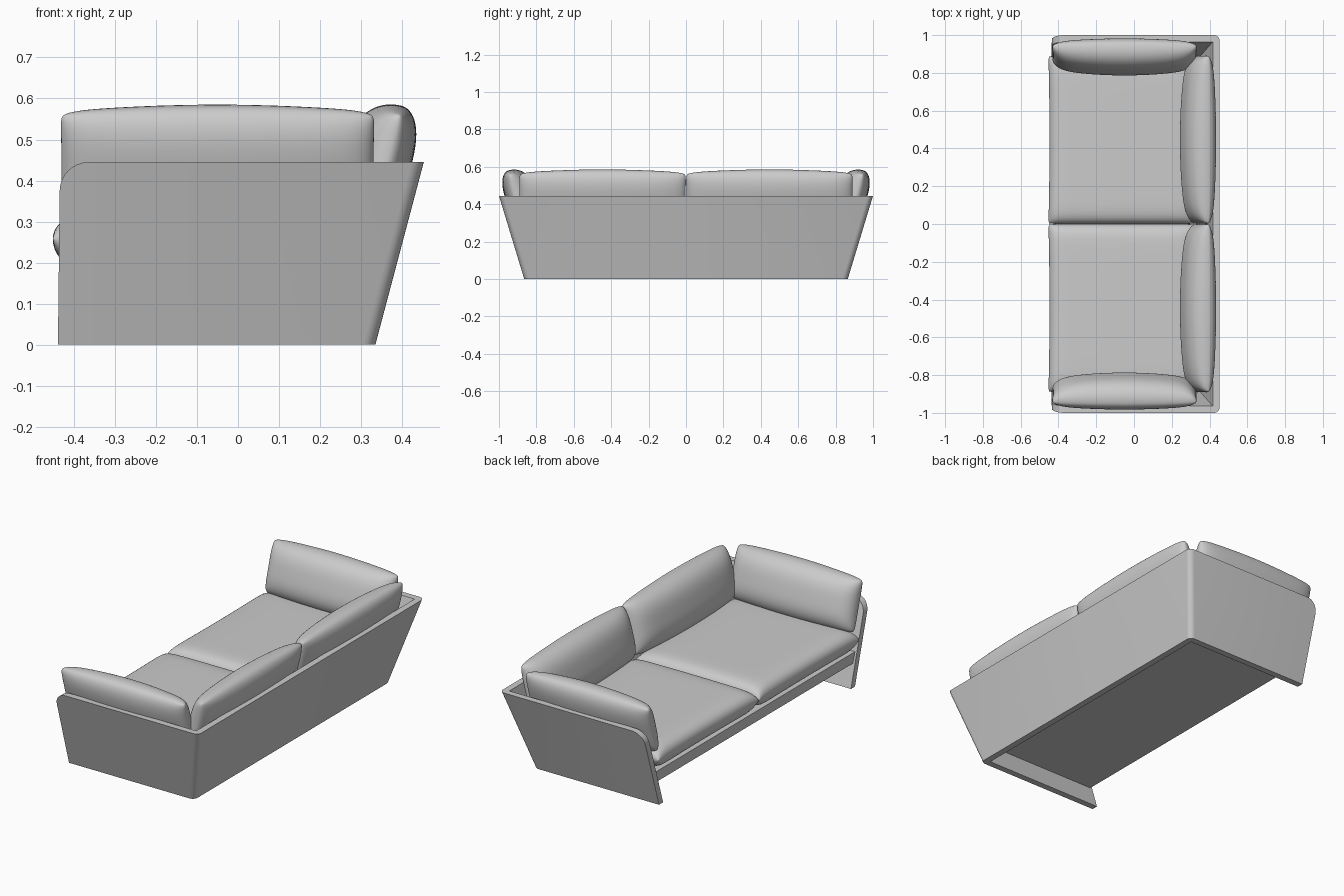
import bpy, bmesh
from math import sin, cos, pi
from mathutils import Vector

if "Cube" in bpy.data.objects:
    bpy.data.objects.remove(bpy.data.objects["Cube"])

TOP, T = 0.445, 0.036          # shell height and panel thickness


def side_y(z):                 # outer face of the flared side panel
    return 0.865 + 0.135 * z / TOP


def back_x(z):                 # outer face of the flared back panel
    return 0.335 + 0.118 * z / TOP


def finish(name, bm, smooth=None, merge=True):
    """Weld, make an object and mirror it across the sofa's middle."""
    bmesh.ops.remove_doubles(bm, verts=bm.verts, dist=1e-5)
    bmesh.ops.recalc_face_normals(bm, faces=bm.faces)
    mesh = bpy.data.meshes.new(name)
    bm.to_mesh(mesh)
    bm.free()
    ob = bpy.data.objects.new(name, mesh)
    bpy.context.collection.objects.link(ob)
    mod = ob.modifiers.new("mirror", 'MIRROR')
    mod.use_axis = (False, True, False)
    mod.use_mirror_merge = merge
    if smooth:
        bpy.ops.object.select_all(action='DESELECT')
        ob.select_set(True)
        bpy.context.view_layer.objects.active = ob
        bpy.ops.object.shade_smooth_by_angle(angle=smooth)
    return ob


# Flared shell: sections swept from the front of one side to the middle of the back
def build_shell():
    bm = bmesh.new()
    r, rc = 0.07, 0.03
    sections = []

    def front_x(z):
        return -0.439 + 0.005 * z / TOP

    def add(outer, inner, top=TOP):
        pts = [outer(0), outer(top), inner(top), inner(0)]
        sections.append([bm.verts.new(p) for p in pts])

    for i in range(9):         # rounded upper front corner
        a = i / 8 * pi / 2
        dx, zt = r * (1 - cos(a)), TOP - r + r * sin(a)
        add(lambda z: (front_x(z) + dx, side_y(z), z),
            lambda z: (front_x(z) + dx, side_y(z) - T, z), zt)
    for i in range(7):         # rounded vertical back corner
        a = i / 6 * pi / 2
        add(lambda z: (back_x(z) - rc + rc * sin(a), side_y(z) - rc + rc * cos(a), z),
            lambda z: (back_x(z) - T, side_y(z) - T, z))
    add(lambda z: (back_x(z), 0, z), lambda z: (back_x(z) - T, 0, z))
    bm.faces.new(sections[0])
    for s, t in zip(sections, sections[1:]):
        for k in range(4):
            j = (k + 1) % 4
            bm.faces.new((s[k], s[j], t[j], t[k]))
    bmesh.ops.dissolve_degenerate(bm, dist=1e-5, edges=bm.edges)
    finish("shell", bm, 0.5)


# Seat platform between the panels
def build_platform():
    bm = bmesh.new()
    lo, hi = [[bm.verts.new(p) for p in (
        (-0.425, 0, z), (back_x(z) - T, 0, z),
        (back_x(z) - T, side_y(z) - T, z), (-0.425, side_y(z) - T, z))]
        for z in (0.125, 0.183)]
    bm.faces.new(lo)
    bm.faces.new(hi)
    for k in (1, 2, 3):
        j = (k + 1) % 4
        bm.faces.new((lo[k], lo[j], hi[j], hi[k]))
    finish("seat_platform", bm)


# Soft cushion: two bulged sheets joined along a pinched seam, with rounded ears
def cushion(name, centre, U, V, N, hu, hv, front, back, bow, pinch, crown, pu, pv, ear):
    bm = bmesh.new()
    C, U, V, N = map(Vector, (centre, U, V, N))
    nu, nv = 40, 32
    for depth in (front, -back):
        rows = []
        for i in range(nu + 1):
            u = sin(pi / 2 * (2 * i / nu - 1))
            row = []
            for j in range(nv + 1):
                v = sin(pi / 2 * (2 * j / nv - 1))
                h = depth * max(0, (1 - abs(u) ** pu) * (1 - abs(v) ** pv)) ** 0.5
                h *= 1 - crown * u * u
                e = ear * abs(u * v) ** 10
                a = u * (hu * (1 - pinch * (1 - v * v)) - e)
                b = v * (hv * (1 + bow * (1 - u * u) ** 1.5) - e)
                row.append(bm.verts.new(C + U * a + V * b + N * h))
            rows.append(row)
        for p, q in zip(rows, rows[1:]):
            for j in range(nv):
                bm.faces.new((p[j], p[j + 1], q[j + 1], q[j]))
    finish(name, bm, 1.75, merge=False)


build_shell()
build_platform()
cushion("seat_cushions", (-0.063, 0.4445, 0.258), (1, 0, 0), (0, 1, 0), (0, 0, 1),
        0.391, 0.4445, 0.064, 0.078, 0, 0.018, 0.06, 12, 14, 0.003)
b, s = 0.26, 0.29              # lean of the back and side cushions
cushion("back_cushions", (0.359, 0.446, 0.43), (0, 1, 0), (sin(b), 0, cos(b)),
        (-cos(b), 0, sin(b)), 0.446, 0.145, 0.106, 0.06, 0.085, 0.004, 0.3, 10, 3, 0.01)
cushion("side_cushions", (-0.05, 0.904, 0.43), (1, 0, 0), (0, sin(s), cos(s)),
        (0, -cos(s), sin(s)), 0.384, 0.145, 0.106, 0.06, 0.085, 0.01, 0.3, 10, 3, 0.01)
